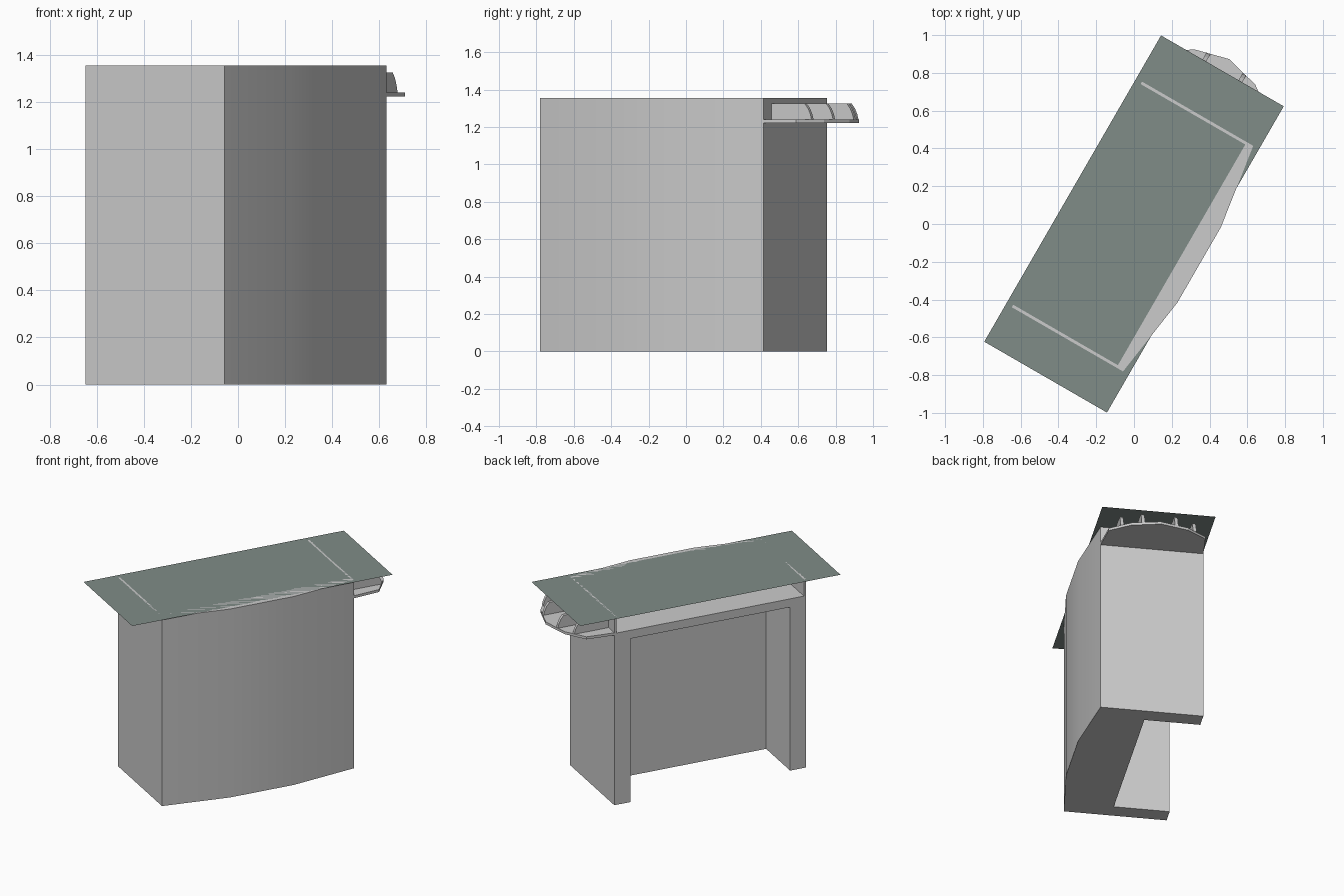
import bpy
import bmesh
from math import radians
from mathutils import Matrix

if "Cube" in bpy.data.objects:
    bpy.data.objects.remove(bpy.data.objects["Cube"], do_unlink=True)

TURN = Matrix.Rotation(radians(60), 4, "Z")  # the desk stands at an angle
TOP = 1.355
SIDE = 0.34       # half depth of the body
NEAR, FAR = -0.705, 0.674  # ends of the body along its length


def material(name, colour):
    m = bpy.data.materials.new(name)
    m.use_nodes = True
    m.diffuse_color = (*colour, 1)
    m.node_tree.nodes["Principled BSDF"].inputs["Base Color"].default_value = (*colour, 1)
    return m


grey = material("light grey", (0.6, 0.6, 0.6))
green = material("grey green", (0.215, 0.262, 0.245))


def prism(name, outline, push, mat):
    """Face through the outline, pushed along a vector into a solid."""
    bm = bmesh.new()
    face = bm.faces.new([bm.verts.new(p) for p in outline])
    if push:
        ext = bmesh.ops.extrude_face_region(bm, geom=[face], use_keep_orig=True)
        moved = [g for g in ext["geom"] if isinstance(g, bmesh.types.BMVert)]
        bmesh.ops.translate(bm, verts=moved, vec=push)
        bmesh.ops.recalc_face_normals(bm, faces=bm.faces)
    mesh = bpy.data.meshes.new(name)
    bm.to_mesh(mesh)
    bm.free()
    mesh.materials.append(mat)
    obj = bpy.data.objects.new(name, mesh)
    bpy.context.collection.objects.link(obj)
    obj.matrix_world = TURN
    return obj


def slab(name, points, low, high, mat):
    return prism(name, [(x, y, low) for x, y in points], (0, 0, high - low), mat)


def rect(x0, x1, y0, y1):
    return [(x0, y0), (x1, y0), (x1, y1), (x0, y1)]


# Body with a gently bowed front
third = (FAR - NEAR) / 3
body = slab("desk_body", [(NEAR, SIDE), (NEAR, -SIDE), (NEAR + third, -0.407),
                          (FAR - third, -0.407), (FAR, -SIDE), (FAR, SIDE)], 0, TOP, grey)

# Knee space and the open niche under the worktop
knee = slab("knee_space_cutter", rect(NEAR + 0.115, FAR - 0.115, -0.03, 0.5), -0.1, 1.175, grey)
niche = slab("niche_cutter", rect(NEAR + 0.015, FAR - 0.015, -0.3, 0.5), 1.235, 1.5, grey)
for cutter in (knee, niche):
    cut = body.modifiers.new(cutter.name, "BOOLEAN")
    cut.operation = "DIFFERENCE"
    cut.solver = "EXACT"
    cut.object = cutter
    cutter.hide_render = True
    cutter.hide_set(True)
    cutter.display_type = "WIRE"

# Worktop sheet
prism("worktop", [(x, y, TOP) for x, y in rect(-0.936, 0.936, -0.375, 0.375)], None, green)

# Rounded end shelf
half = [(FAR, SIDE), (0.865, 0.32), (0.96, 0.187)]
arc = half + [(1.008, 0)] + [(x, -y) for x, y in reversed(half)]
slab("end_shelf", arc, 1.222, 1.24, grey)

# Upright dividers on the end shelf
for i, (y, reach) in enumerate([(-0.24, 0.92), (-0.11, 0.978), (0.11, 0.978), (0.24, 0.92)]):
    side = [(FAR, 1.24), (reach, 1.24), (reach - 0.008, 1.27),
            (reach - 0.022, 1.3), (reach - 0.042, 1.325), (FAR, 1.325)]
    prism(f"shelf_divider_{i + 1}", [(x, y - 0.011, z) for x, z in side], (0, 0.022, 0), grey)

# Smooth the bowed front, keep the corners sharp
bpy.ops.object.select_all(action="DESELECT")
body.select_set(True)
bpy.context.view_layer.objects.active = body
bpy.ops.object.shade_smooth_by_angle(angle=radians(30))
